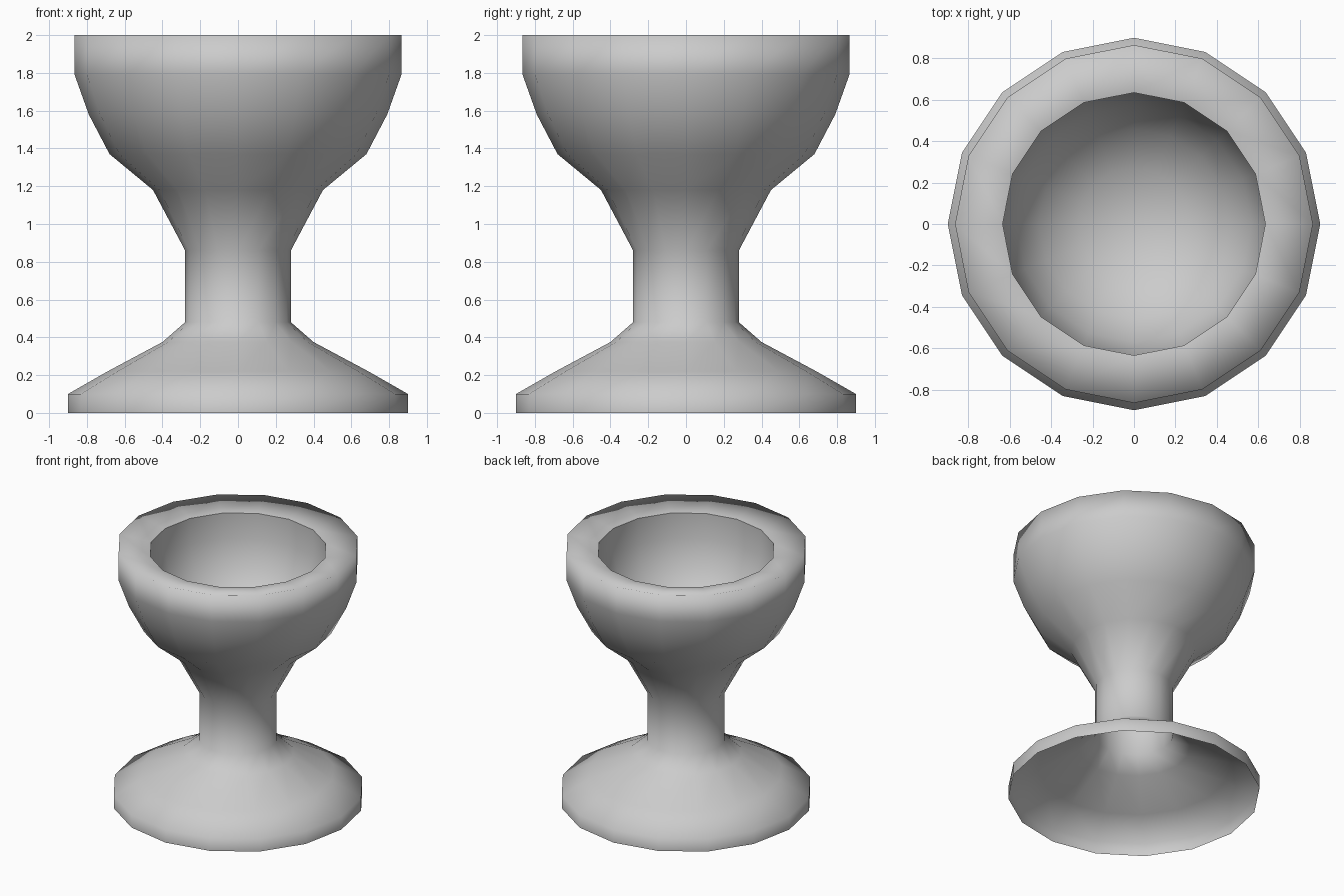
import bpy, bmesh, math

if "Cube" in bpy.data.objects:
    bpy.data.objects.remove(bpy.data.objects["Cube"])

SIDES = 16


def lathe(name, profile):
    """Revolve (radius, z) points around z; a zero radius closes to a point."""
    bm = bmesh.new()
    rings = []
    for r, z in profile:
        if r == 0:
            rings.append([bm.verts.new((0, 0, z))] * SIDES)
        else:
            rings.append([bm.verts.new((r * math.cos(math.tau * i / SIDES),
                                        r * math.sin(math.tau * i / SIDES), z))
                          for i in range(SIDES)])
    for a, b in zip(rings, rings[1:]):
        for i in range(SIDES):
            j = (i + 1) % SIDES
            corners = [a[i], a[j], b[j], b[i]]
            bm.faces.new(list(dict.fromkeys(corners)))
    mesh = bpy.data.meshes.new(name)
    bm.to_mesh(mesh)
    bm.free()
    for p in mesh.polygons:
        p.use_smooth = True
    obj = bpy.data.objects.new(name, mesh)
    bpy.context.collection.objects.link(obj)
    return obj


# Hollow foot, stem, outer bowl and rim as one open shell
lathe("goblet_body", [
    (0.90, 0.0), (0.90, 0.10), (0.69, 0.22), (0.40, 0.375), (0.28, 0.48),
    (0.28, 0.86), (0.45, 1.18), (0.68, 1.37), (0.79, 1.58),
    (0.865, 1.79), (0.865, 2.0), (0.635, 1.96)])

# Inside of the bowl, separate so the lip stays crisp
lathe("bowl_interior", [
    (0.635, 1.96), (0.635, 1.76), (0.57, 1.56), (0.46, 1.40),
    (0.27, 1.27), (0, 1.22)])
